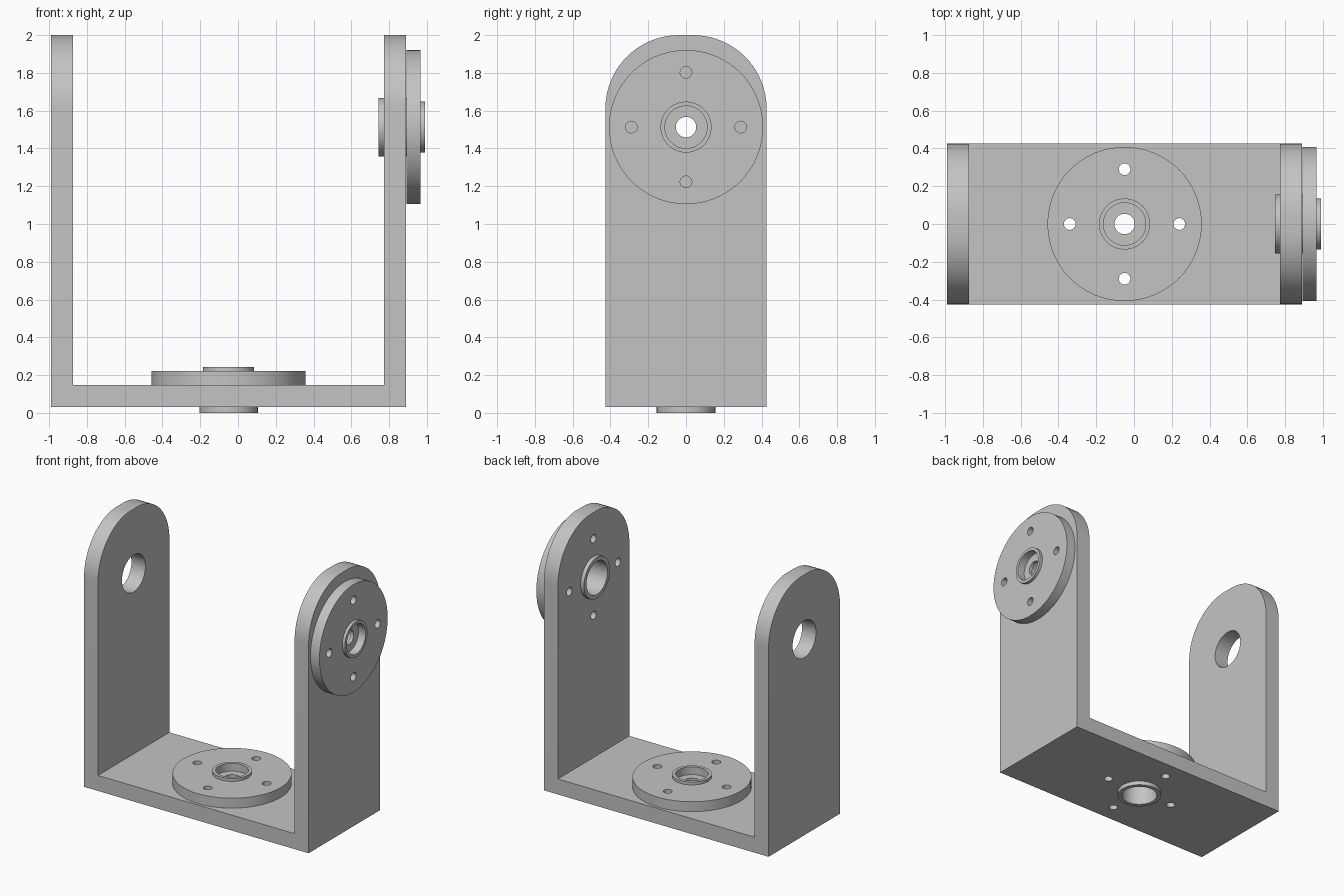
import bpy, bmesh, math
from mathutils import Matrix, Vector

cube = bpy.data.objects.get("Cube")
if cube:
    bpy.data.objects.remove(cube, do_unlink=True)

grey = bpy.data.materials.new("plain grey")
grey.use_nodes = True
COLOUR = (0.55, 0.55, 0.55, 1)
grey.diffuse_color = COLOUR
grey.node_tree.nodes["Principled BSDF"].inputs["Base Color"].default_value = COLOUR

HALF_WIDTH = 0.427
WALL = 0.117
LEFT_X, RIGHT_X = -0.99, 0.89
BASE_Z, TOP_Z = 0.03, 2.0
PIVOT_Z = 1.513
HUB_RADIUS = 0.155

# Frames whose local z runs along each horn axis
base_frame = Matrix.Translation((-0.05, 0, 0))
side_frame = Matrix.Translation((0.745, 0, PIVOT_Z)) @ Matrix.Rotation(math.pi / 2, 4, 'Y')
far_frame = Matrix.Translation((LEFT_X, 0, PIVOT_Z)) @ Matrix.Rotation(math.pi / 2, 4, 'Y')


def make_object(name, bm, frame=Matrix()):
    bmesh.ops.recalc_face_normals(bm, faces=bm.faces)
    mesh = bpy.data.meshes.new(name)
    bm.to_mesh(mesh)
    bm.free()
    mesh.materials.append(grey)
    obj = bpy.data.objects.new(name, mesh)
    obj.matrix_world = frame
    bpy.context.collection.objects.link(obj)
    return obj


def add_pin(bm, radius, x=0, y=0, segments=64):
    bmesh.ops.create_cone(bm, cap_ends=True, segments=segments, radius1=radius, radius2=radius,
                          depth=0.6, matrix=Matrix.Translation((x, y, 0.12)))


def screw_cutter(frame):
    bm = bmesh.new()
    for x, y in ((1, 0), (0, 1), (-1, 0), (0, -1)):
        add_pin(bm, 0.031, 0.29 * x, 0.29 * y, 32)
    return make_object("screw_cutter", bm, frame)


def bore_cutter(frame, radius):
    bm = bmesh.new()
    add_pin(bm, radius)
    return make_object("bore_cutter", bm, frame)


def cut(obj, cutters):
    bpy.context.view_layer.objects.active = obj
    for cutter in cutters:
        mod = obj.modifiers.new("cut", 'BOOLEAN')
        mod.operation = 'DIFFERENCE'
        mod.solver = 'EXACT'
        mod.object = cutter
        bpy.ops.object.modifier_apply(modifier=mod.name)


def smooth(obj):
    bpy.ops.object.select_all(action='DESELECT')
    obj.select_set(True)
    bpy.context.view_layer.objects.active = obj
    bpy.ops.object.shade_smooth_by_angle(angle=math.radians(30))


# U-shaped bracket: profile extruded in depth, arm tops rounded
bm = bmesh.new()
floor_z = BASE_Z + WALL
profile = [(LEFT_X, BASE_Z), (RIGHT_X, BASE_Z), (RIGHT_X, TOP_Z), (RIGHT_X - WALL, TOP_Z),
           (RIGHT_X - WALL, floor_z), (LEFT_X + WALL, floor_z), (LEFT_X + WALL, TOP_Z), (LEFT_X, TOP_Z)]
face = bm.faces.new([bm.verts.new((x, -HALF_WIDTH, z)) for x, z in profile])
side = bmesh.ops.extrude_face_region(bm, geom=[face])
bmesh.ops.translate(bm, vec=Vector((0, 2 * HALF_WIDTH, 0)),
                    verts=[v for v in side["geom"] if isinstance(v, bmesh.types.BMVert)])
crown = [e for e in bm.edges
         if all(v.co.z > TOP_Z - 0.01 for v in e.verts) and abs(e.verts[0].co.y - e.verts[1].co.y) < 0.01]
bmesh.ops.bevel(bm, geom=crown, offset=0.39, segments=20, profile=0.5, affect='EDGES')
bracket = make_object("bracket", bm)

# Round horns: turned profile of (radius, height), open underneath
horn_profile = [(HUB_RADIUS, 0), (HUB_RADIUS, 0.147), (0.408, 0.147), (0.408, 0.222),
                (0.135, 0.222), (0.135, 0.244), (0.112, 0.244), (0.112, 0.185),
                (0.054, 0.185), (0.054, 0.16), (0.125, 0.16), (0.125, 0)]


def make_horn(name, frame):
    bm = bmesh.new()
    ring = [bm.verts.new((r, 0, h)) for r, h in horn_profile]
    edges = [bm.edges.new((ring[i - 1], ring[i])) for i in range(len(ring))]
    bmesh.ops.spin(bm, geom=ring + edges, cent=(0, 0, 0), axis=(0, 0, 1),
                   angle=2 * math.pi, steps=64)
    bmesh.ops.remove_doubles(bm, verts=bm.verts, dist=0.0005)
    return make_object(name, bm, frame)


horns = [(make_horn("base_horn", base_frame), base_frame),
         (make_horn("side_horn", side_frame), side_frame)]
bpy.context.view_layer.update()

# Screw holes through horns and bracket, hub bores and the far pivot hole
helpers = []
for horn, frame in horns:
    screws = screw_cutter(frame)
    bore = bore_cutter(frame, HUB_RADIUS)
    helpers += [screws, bore]
    bpy.context.view_layer.update()
    cut(horn, [screws])
    cut(bracket, [screws, bore])
pivot = bore_cutter(far_frame, 0.14)
helpers.append(pivot)
bpy.context.view_layer.update()
cut(bracket, [pivot])
for helper in helpers:
    bpy.data.objects.remove(helper, do_unlink=True)

for part in [bracket] + [h for h, _ in horns]:
    smooth(part)
